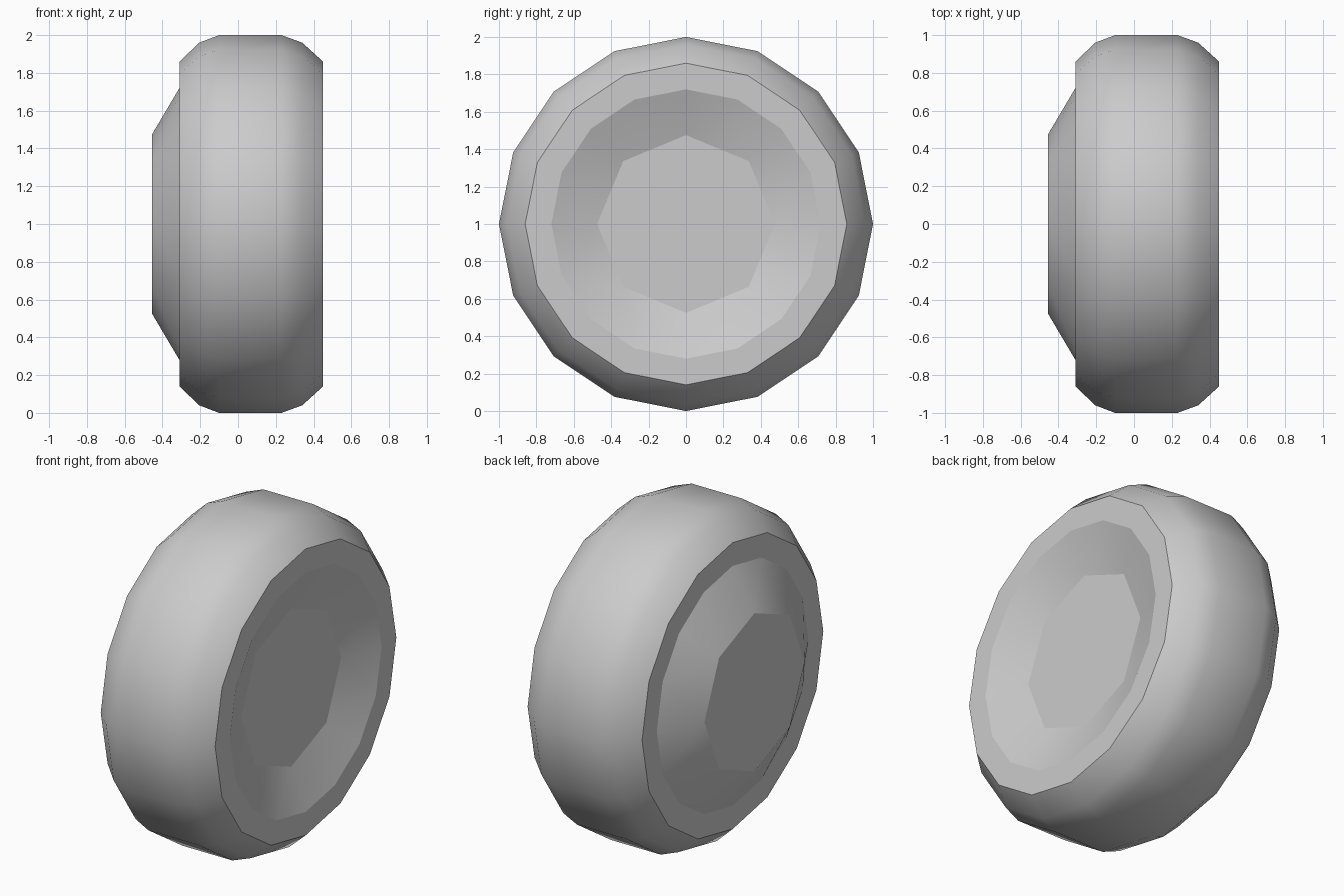
import bpy, bmesh
from math import cos, sin, tau

if "Cube" in bpy.data.objects:
    bpy.data.objects.remove(bpy.data.objects["Cube"])

SIDES = 16

grey = bpy.data.materials.new("plain grey")
grey.use_nodes = True
colour = (0.6, 0.6, 0.6, 1)
grey.diffuse_color = colour
grey.node_tree.nodes["Principled BSDF"].inputs["Base Color"].default_value = colour


def ring(bm, x, radius, sides=SIDES):
    """Ring of vertices around the x axle, with one vertex at the top."""
    return [bm.verts.new((x, radius * sin(tau * i / sides),
                          1 + radius * cos(tau * i / sides))) for i in range(sides)]


def bridge(bm, a, b):
    n = len(a)
    for i in range(n):
        j = (i + 1) % n
        bm.faces.new((a[i], a[j], b[j], b[i]))


def bridge_half(bm, outer, inner):
    """Join a ring to one with half as many sides, by fans of triangles."""
    n = len(outer)
    for k, v in enumerate(inner):
        prev, mid, nxt = outer[2 * k - 1], outer[2 * k], outer[(2 * k + 1) % n]
        bm.faces.new((prev, mid, v))
        bm.faces.new((mid, nxt, v))
        bm.faces.new((nxt, inner[(k + 1) % len(inner)], v))


def crease(bm, loop):
    for i, v in enumerate(loop):
        bm.edges.get((v, loop[(i + 1) % len(loop)])).smooth = False


bm = bmesh.new()

# Tyre tread: rounded shoulders around a flat band
tread = [(-0.31, 0.86), (-0.205, 0.96), (-0.10, 1.0),
         (0.23, 1.0), (0.34, 0.96), (0.45, 0.86)]
rings = [ring(bm, x, r) for x, r in tread]
for a, b in zip(rings, rings[1:]):
    bridge(bm, a, b)

# Side walls and hubs: bulging on the right, dished on the left
for wall, x, hub_x in ((rings[0], -0.31, -0.455), (rings[-1], 0.45, 0.353)):
    lip = ring(bm, x, 0.72)
    hub = ring(bm, hub_x, 0.475, SIDES // 2)
    bridge(bm, wall, lip)
    bridge_half(bm, lip, hub)
    bm.faces.new(hub)
    for loop in (wall, lip, hub):
        crease(bm, loop)

bmesh.ops.recalc_face_normals(bm, faces=bm.faces)
for face in bm.faces:
    face.smooth = True

mesh = bpy.data.meshes.new("wheel")
bm.to_mesh(mesh)
bm.free()
mesh.materials.append(grey)
wheel = bpy.data.objects.new("wheel", mesh)
bpy.context.collection.objects.link(wheel)
